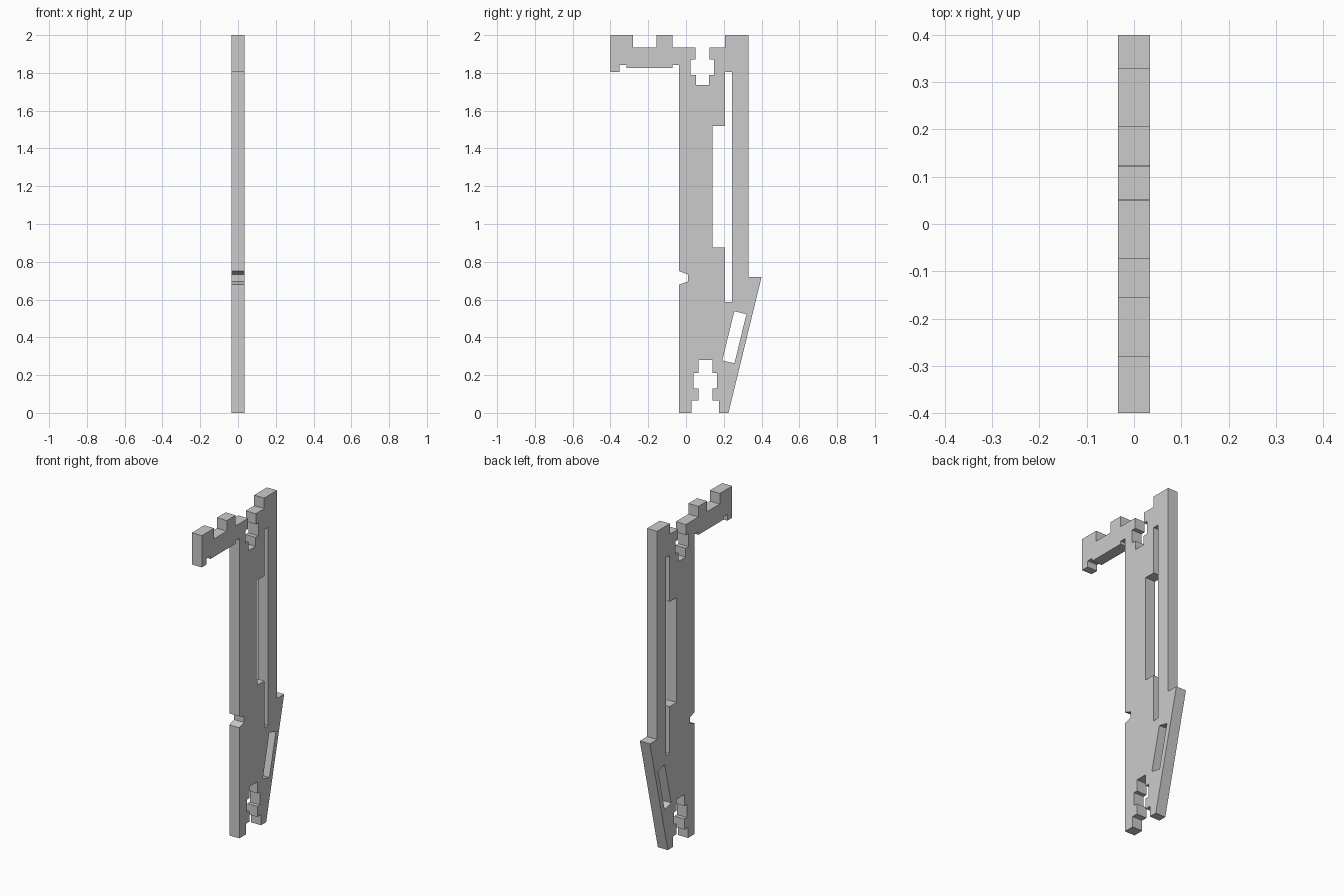
import bpy
import bmesh
import math
from mathutils import Matrix, Vector

cube = bpy.data.objects.get("Cube")
if cube:
    bpy.data.objects.remove(cube, do_unlink=True)

HALF_THICKNESS = 0.034

grey = bpy.data.materials.new("plain_grey")
grey.use_nodes = True
colour = (0.6, 0.6, 0.6, 1)
grey.diffuse_color = colour
grey.node_tree.nodes["Principled BSDF"].inputs["Base Color"].default_value = colour


def stepped_slot(centre, entry_side, steps):
    """Symmetric slot walked in along one side and out along the other."""
    way_in = [(half, z) for half, start, end in steps for z in (start, end)]
    near = [(centre + entry_side * half, z) for half, z in way_in]
    far = [(centre - entry_side * half, z) for half, z in reversed(way_in)]
    return near + far


def tab_row(spans, base, tip):
    """Turn pairs of y positions into square steps from base to tip."""
    loop = []
    for start, end in spans:
        loop += [(start, base), (start, tip), (end, tip), (end, base)]
    return loop


def tilted_slot(y, z, width, length, angle):
    """Rectangle leaning back by the given angle."""
    turn = Matrix.Rotation(-angle, 2)
    corners = [(-1, -1), (1, -1), (1, 1), (-1, 1)]
    return [Vector((y, z)) + turn @ Vector((a * width / 2, b * length / 2))
            for a, b in corners]


# Cross-shaped sockets at the foot and the head
foot_socket = stepped_slot(0.102, -1, [
    (0.073, 0, 0.065), (0.037, 0.065, 0.13),
    (0.061, 0.13, 0.21), (0.037, 0.21, 0.28)])
head_socket = stepped_slot(0.087, 1, [
    (0.037, 1.935, 1.87), (0.062, 1.87, 1.79), (0.035, 1.79, 1.735)])

# Tapered rear heel and tall rear post
rear_edge = [(0.225, 0), (0.4, 0.72), (0.33, 0.72), (0.33, 2),
             (0.206, 2), (0.206, 1.935)]

# Forward arm: raised teeth above, shallow recess below
arm_top = tab_row([(-0.072, -0.157)], 1.935, 2)
arm_tip = [(-0.28, 1.935), (-0.28, 2), (-0.4, 2), (-0.4, 1.805), (-0.353, 1.805)]
arm_under = tab_row([(-0.353, -0.315), (-0.072, -0.036)], 1.825, 1.843)[1:-1]

# Bevelled notch in the front edge
front_notch = [(-0.036, 0.75), (0.01, 0.733), (0.01, 0.695), (-0.036, 0.68)]

outline = ([(-0.036, 0)] + foot_socket + rear_edge + head_socket
           + arm_top + arm_tip + arm_under + front_notch)

# Long window with a wider middle, and the leaning slot in the heel
window = [(0.207, 0.588), (0.243, 0.588), (0.243, 1.805), (0.207, 1.805),
          (0.207, 1.52), (0.139, 1.52), (0.139, 0.875), (0.207, 0.875)]
heel_slot = tilted_slot(0.256, 0.4, 0.066, 0.268, math.atan2(0.175, 0.72))

# Flat plate cut from the filled profile
curve = bpy.data.curves.new("plate_profile", "CURVE")
curve.dimensions = "2D"
curve.fill_mode = "BOTH"
curve.extrude = HALF_THICKNESS
for loop in (outline, window, heel_slot):
    spline = curve.splines.new("POLY")
    spline.points.add(len(loop) - 1)
    for point, (y, z) in zip(spline.points, loop):
        point.co = (y, z, 0, 1)
    spline.use_cyclic_u = True

profile = bpy.data.objects.new("plate_profile", curve)
bpy.context.scene.collection.objects.link(profile)
depsgraph = bpy.context.evaluated_depsgraph_get()
mesh = bpy.data.meshes.new_from_object(profile.evaluated_get(depsgraph))
bpy.data.objects.remove(profile, do_unlink=True)

# Weld the caps to the walls and stand the plate upright
bm = bmesh.new()
bm.from_mesh(mesh)
bmesh.ops.remove_doubles(bm, verts=bm.verts, dist=0.0005)
bm.transform(Matrix(((0, 0, 1, 0), (1, 0, 0, 0), (0, 1, 0, 0), (0, 0, 0, 1))))
bmesh.ops.recalc_face_normals(bm, faces=bm.faces)
for face in bm.faces:
    face.smooth = False
bm.to_mesh(mesh)
bm.free()

mesh.name = "side_plate"
mesh.materials.clear()
mesh.materials.append(grey)
plate = bpy.data.objects.new("side_plate", mesh)
bpy.context.scene.collection.objects.link(plate)
